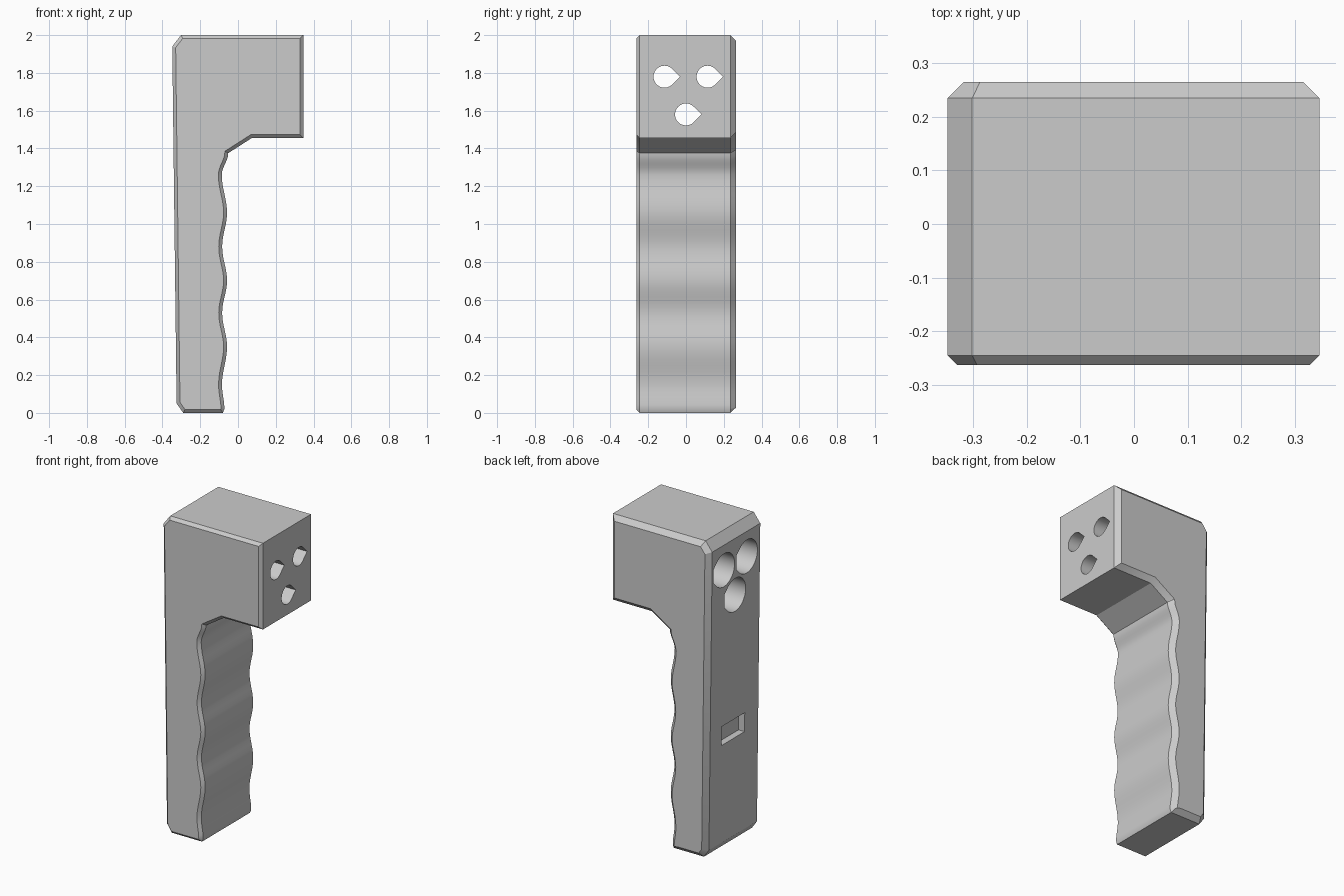
import bpy, bmesh, math
from mathutils import Vector

cube = bpy.data.objects.get("Cube")
if cube:
    bpy.data.objects.remove(cube, do_unlink=True)

grey = bpy.data.materials.new("plain grey")
grey.use_nodes = True
colour = (0.6, 0.6, 0.6, 1)
grey.diffuse_color = colour
grey.node_tree.nodes["Principled BSDF"].inputs["Base Color"].default_value = colour


def loft(name, rings):
    """Skin matching closed rings of points and cap both ends."""
    bm = bmesh.new()
    loops = [[bm.verts.new(p) for p in ring] for ring in rings]
    n = len(loops[0])
    for a, b in zip(loops, loops[1:]):
        for i in range(n):
            j = (i + 1) % n
            bm.faces.new((a[i], a[j], b[j], b[i]))
    bm.faces.new(loops[0])
    bm.faces.new(loops[-1])
    bmesh.ops.recalc_face_normals(bm, faces=bm.faces)
    mesh = bpy.data.meshes.new(name)
    bm.to_mesh(mesh)
    bm.free()
    mesh.materials.append(grey)
    obj = bpy.data.objects.new(name, mesh)
    bpy.context.collection.objects.link(obj)
    return obj


def inset(points, d):
    """Mitred inward offset of a counter-clockwise outline."""
    result = []
    for i, p in enumerate(points):
        e1 = (p - points[i - 1]).normalized()
        e2 = (points[(i + 1) % len(points)] - p).normalized()
        n1, n2 = Vector((-e1.y, e1.x)), Vector((-e2.y, e2.x))
        result.append(p + (n1 + n2) * d / (1 + n1.dot(n2)))
    return result


def cut(target, cutter):
    mod = target.modifiers.new("cut", 'BOOLEAN')
    mod.operation = 'DIFFERENCE'
    mod.solver = 'EXACT'
    mod.object = cutter
    bpy.context.view_layer.objects.active = target
    bpy.ops.object.modifier_apply(modifier=mod.name)
    bpy.data.objects.remove(cutter, do_unlink=True)


# Finger grip edge: smooth waves between alternating hollows and bumps
keys = [(-0.072, 0.02), (-0.085, 0.15), (-0.058, 0.35), (-0.084, 0.53),
        (-0.058, 0.70), (-0.084, 0.88), (-0.058, 1.06), (-0.086, 1.26), (-0.052, 1.375)]
grip = []
for (x0, z0), (x1, z1) in zip(keys, keys[1:]):
    for k in range(6):
        t = k / 6
        s = (1 - math.cos(math.pi * t)) / 2
        grip.append((x0 + (x1 - x0) * s, z0 + (z1 - z0) * t))

# Side outline of handle and head, counter-clockwise
outline = [(-0.29, 0), (-0.08, 0)] + grip + [
    keys[-1], (0.073, 1.455), (0.346, 1.455), (0.346, 2),
    (-0.302, 2), (-0.348, 1.94), (-0.325, 0.05)]
outline = [Vector(p) for p in outline]

# Body with a narrow front chamfer and a wider back chamfer
sections = [(-0.263, 0.018), (-0.245, 0), (0.235, 0), (0.265, 0.03)]
body = loft("handle_body", [[(p.x, y, p.y) for p in inset(outline, d)]
                            for y, d in sections])


def teardrop(cy, cz, r, flat):
    """Circle with a corner towards +y, optionally cut flat."""
    pts = []
    for k in range(37):
        a = math.radians(45 + 270 * k / 36)
        pts.append((cy + r * math.cos(a), cz + r * math.sin(a)))
    tip = r * math.sqrt(2)
    if flat:
        pts += [(cy + r, cz - (tip - r)), (cy + r, cz + (tip - r))]
    else:
        pts.append((cy + tip, cz))
    return pts


# Narrow through holes, then wide bores from the rear end
for cy, cz in [(-0.114, 1.78), (0.114, 1.78), (0, 1.58)]:
    for r, x_end, flat in [(0.058, 0.5, False), (0.105, 0.25, True)]:
        shape = teardrop(cy, cz, r, flat)
        cut(body, loft("hole_cutter", [[(x, y, z) for y, z in shape]
                                       for x in (-0.5, x_end)]))

# Shallow rectangular pocket in the rear of the handle
pocket = [(-0.11, 0.67), (0.12, 0.67), (0.12, 0.79), (-0.11, 0.79)]
cut(body, loft("pocket_cutter", [[(x, y, z) for y, z in pocket]
                                 for x in (-0.5, -0.29)]))

# Smooth the waves and bores, keep the chamfers crisp
for o in bpy.context.selected_objects:
    o.select_set(False)
body.select_set(True)
bpy.context.view_layer.objects.active = body
bpy.ops.object.shade_smooth_by_angle(angle=math.radians(25))
